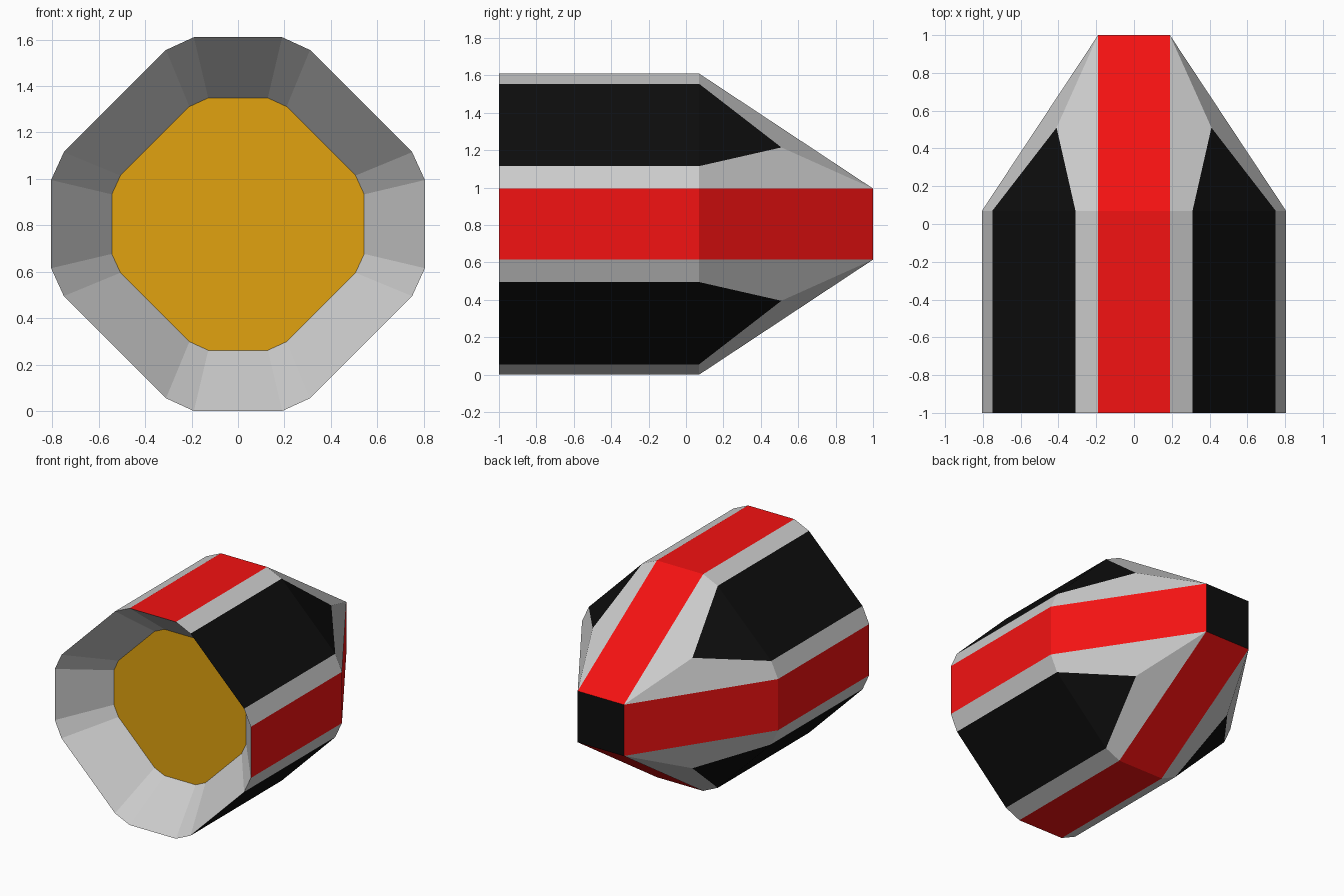
import bpy, bmesh
from mathutils import Matrix, Vector

if "Cube" in bpy.data.objects:
    bpy.data.objects.remove(bpy.data.objects["Cube"])

H, S = 0.805, 0.19          # half height, half stripe width
E, F = 0.75, 0.31           # chamfer corner
FRONT, BEND, BACK, PLATE = -1.0, 0.07, 1.0, -0.68
TIP = (0.41, 0.51, 0.41)    # point of each dark panel
INNER = 0.675               # recess floor scale


def material(name, rgb):
    m = bpy.data.materials.new(name)
    m.diffuse_color = (*rgb, 1)
    m.use_nodes = True
    m.node_tree.nodes["Principled BSDF"].inputs["Base Color"].default_value = m.diffuse_color
    return m


RED = material("red", (0.9, 0.006, 0.006))
BLACK = material("black", (0.004, 0.004, 0.004))
YELLOW = material("yellow", (0.75, 0.36, 0.005))


def part(name, polys, mat=None, turns=4, ref=(0, -0.2, 0), inward=False):
    """Repeat polygons round the y axis, face them away from (or to) ref."""
    bm = bmesh.new()
    for i in range(turns):
        rot = Matrix.Rotation(i * 1.5707963268, 3, 'Y')
        for p in polys:
            bm.faces.new([bm.verts.new(rot @ Vector(v)) for v in p])
    bmesh.ops.remove_doubles(bm, verts=bm.verts, dist=1e-4)
    bm.normal_update()
    for f in bm.faces:
        away = f.normal.dot(f.calc_center_median() - Vector(ref)) > 0
        if away == inward:
            f.normal_flip()
    me = bpy.data.meshes.new(name)
    bm.to_mesh(me)
    bm.free()
    ob = bpy.data.objects.new(name, me)
    ob.location.z = H
    bpy.context.collection.objects.link(ob)
    if mat:
        me.materials.append(mat)


# Red stripes running down the body and nose
part("red_stripes", [
    [(-S, FRONT, H), (S, FRONT, H), (S, BEND, H), (-S, BEND, H)],
    [(-S, BEND, H), (S, BEND, H), (S, BACK, S), (-S, BACK, S)]], RED)

# Grey borders: one side of the stripe, then its mirror image
border = [
    [(S, FRONT, H), (F, FRONT, E), (F, BEND, E), (S, BEND, H)],
    [(S, BEND, H), (F, BEND, E), TIP, (S, BACK, S)]]
part("grey_borders", border + [[(-x, y, z) for x, y, z in p] for p in border])

# Dark diagonal panels with pointed ends
part("dark_panels", [
    [(F, FRONT, E), (E, FRONT, F), (E, BEND, F), (F, BEND, E)],
    [(F, BEND, E), (E, BEND, F), TIP]], BLACK)

# Square nose end
part("nose_end", [[(x, BACK, z) for x, z in
                   ((-S, -S), (S, -S), (S, S), (-S, S))]], BLACK, turns=1)

# Sloped recess in the front and its yellow floor
ring = []
for sx, sz in ((1, 1), (1, -1), (-1, -1), (-1, 1)):
    quarter = [(S, H), (F, E), (E, F), (H, S)]
    if sx * sz < 0:
        quarter.reverse()
    ring += [(sx * x, sz * z) for x, z in quarter]
floor = [(x * INNER, PLATE, z * INNER) for x, z in ring]
rim = [(x, FRONT, z) for x, z in ring]
n = len(ring)
part("front_recess", [[rim[i], rim[(i + 1) % n], floor[(i + 1) % n], floor[i]]
                      for i in range(n)], turns=1, ref=(0, -3, 0), inward=True)
part("yellow_plate", [floor], YELLOW, turns=1)
